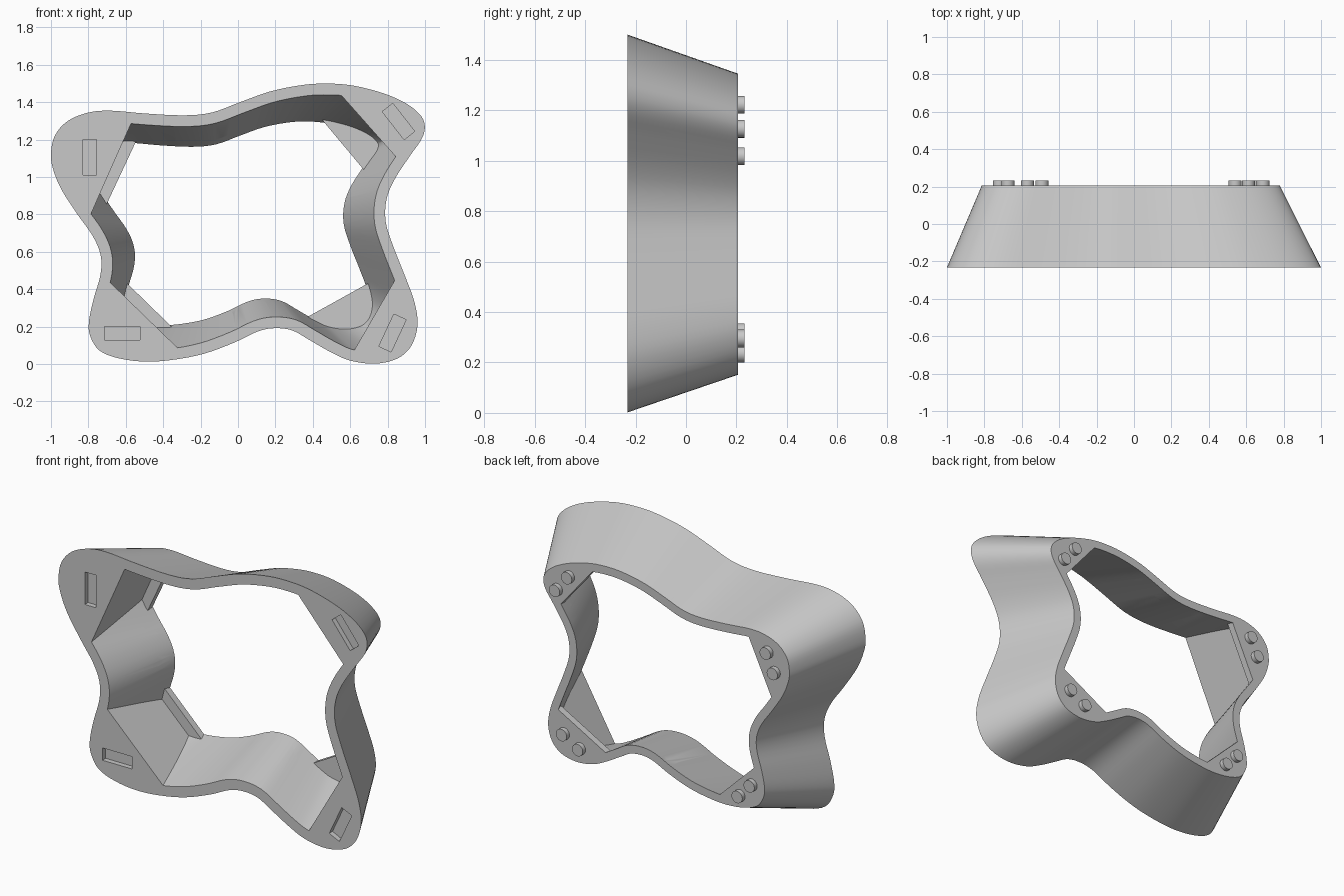
import bpy, bmesh, math
from mathutils import Vector, Matrix

if "Cube" in bpy.data.objects:
    bpy.data.objects.remove(bpy.data.objects["Cube"])

FRONT, BACK, PEG_END = -0.232, 0.206, 0.232
BACK_SCALE = 0.797                      # the frame tapers toward the back
PIVOT = Vector((-0.083, 0.737))
WALL = 0.06
LIP_FRONT = 0.166
POCKET_DEPTH = 0.03

# Wavy front outline, clockwise, as (x, z)
OUTLINE = [(-1, 1.12), (-.98, 1.22), (-.91, 1.3), (-.8, 1.345), (-.68, 1.355), (-.5, 1.34),
           (-.29, 1.33), (-.14, 1.345), (.01, 1.4), (.17, 1.457), (.33, 1.49), (.46, 1.5),
           (.61, 1.49), (.78, 1.447), (.905, 1.39), (.98, 1.325), (.999, 1.265), (.98, 1.2),
           (.917, 1.11), (.837, .987), (.794, .88), (.79, .76), (.83, .63), (.896, .463),
           (.944, .33), (.96, .21), (.928, .1), (.853, .03), (.73, .002), (.596, .02),
           (.49, .067), (.38, .13), (.29, .18), (.195, .192), (.104, .174), (-.02, .115),
           (-.18, .056), (-.34, .024), (-.49, .013), (-.634, .03), (-.74, .072), (-.79, .15),
           (-.797, .227), (-.773, .345), (-.735, .48), (-.735, .585), (-.778, .687),
           (-.858, .8), (-.944, .933), (-.988, 1.04)]

# Per corner: post chord, lip chord, pocket (centre x, z, angle), two pegs
CORNERS = [
    (((-.57, 1.29), (-.783, .81)), ((-.548, 1.185), (-.698, .864)),
     (-.793, 1.106, 90), ((-.674, 1.125), (-.72, 1.018))),
    (((.553, 1.436), (.848, 1.104)), ((.457, 1.297), (.676, 1.035)),
     (.858, 1.297, -52), ((.612, 1.222), (.69, 1.127))),
    (((.837, .446), (.62, .072)), ((.692, .43), (.366, .249)),
     (.826, .166, 65), ((.645, .295), (.541, .235))),
    (((-.687, .44), (-.324, .088)), ((-.575, .414), (-.35, .195)),
     (-.62, .166, 0), ((-.57, .32), (-.492, .237))),
]


def smooth_loop(points, steps=4):
    """Closed Catmull-Rom curve through the points."""
    pts = [Vector(p) for p in points]
    n, out = len(pts), []
    for i in range(n):
        a, b, c, d = (pts[(i + k) % n] for k in (-1, 0, 1, 2))
        for s in range(steps):
            t = s / steps
            out.append((2 * b + (c - a) * t + (2 * a - 5 * b + 4 * c - d) * t**2
                        + (3 * b - a - 3 * c + d) * t**3) / 2)
    return out


def inset(loop, dist):
    out = []
    for i, p in enumerate(loop):
        t = (loop[(i + 1) % len(loop)] - loop[i - 1]).normalized()
        out.append(p + Vector((t.y, -t.x)) * dist)
    return out


def tapered(loop, y0, y1):
    """Solid between two depths that follows the taper of the frame."""
    bm = bmesh.new()
    rings = []
    for y in (y0, y1):
        s = 1 + (BACK_SCALE - 1) * (y - FRONT) / (BACK - FRONT)
        ring = [PIVOT + (p - PIVOT) * s for p in loop]
        rings.append([bm.verts.new((p.x, y, p.y)) for p in ring])
    a, b = rings
    for i in range(len(a)):
        j = (i + 1) % len(a)
        bm.faces.new((a[i], a[j], b[j], b[i]))
    bm.faces.new(a[::-1])
    bm.faces.new(b)
    return bm


def clip_corner(bm, chord):
    """Slice off the part of the solid beyond a corner chord."""
    p, q = (Vector((c[0], 0, c[1])) for c in chord)
    n = (q - p).cross(Vector((0, 1, 0))).normalized()
    if n.dot(p - Vector((0, 0, .75))) < 0:
        n = -n
    bmesh.ops.bisect_plane(bm, geom=bm.verts[:] + bm.edges[:] + bm.faces[:],
                           plane_co=p, plane_no=n, clear_outer=True)
    rim = [e for e in bm.edges if e.is_boundary]
    bmesh.ops.holes_fill(bm, edges=rim, sides=0)


def make_object(name, bm):
    bmesh.ops.recalc_face_normals(bm, faces=bm.faces)
    mesh = bpy.data.meshes.new(name)
    bm.to_mesh(mesh)
    bm.free()
    mesh.materials.append(grey)
    obj = bpy.data.objects.new(name, mesh)
    bpy.context.collection.objects.link(obj)
    return obj


def activate(obj):
    bpy.ops.object.select_all(action='DESELECT')
    obj.select_set(True)
    bpy.context.view_layer.objects.active = obj


def carve(target, cutter):
    cutter.hide_render = True
    mod = target.modifiers.new("carve", 'BOOLEAN')
    mod.operation, mod.solver, mod.object = 'DIFFERENCE', 'EXACT', cutter
    activate(target)
    bpy.ops.object.modifier_apply(modifier=mod.name)
    bpy.data.objects.remove(cutter)


grey = bpy.data.materials.new("plain grey")
grey.use_nodes = True
colour = (.58, .58, .58, 1)
grey.diffuse_color = colour
grey.node_tree.nodes["Principled BSDF"].inputs["Base Color"].default_value = colour

# Frame body
outer = smooth_loop(OUTLINE)
inner = inset(outer, WALL)
frame = make_object("wavy_frame", tapered(outer, FRONT, BACK))

# Opening: corner posts in front, wider corner lips at the back
for chord_index, y0, y1 in ((0, FRONT - .05, LIP_FRONT), (1, .1, BACK + .05)):
    void = tapered(inner, y0, y1)
    for corner in CORNERS:
        clip_corner(void, corner[chord_index])
    carve(frame, make_object("opening_cutter", void))

# Front pockets
for _, _, (x, z, angle), _ in CORNERS:
    box = bmesh.new()
    place = (Matrix.Translation((x, FRONT, z)) @ Matrix.Rotation(-math.radians(angle), 4, 'Y')
             @ Matrix.Diagonal((.19, POCKET_DEPTH * 2, .072, 1)))
    bmesh.ops.create_cube(box, size=1, matrix=place)
    carve(frame, make_object("pocket_cutter", box))

activate(frame)
bpy.ops.object.shade_smooth_by_angle(angle=math.radians(30))

# Back pegs
for _, _, _, pegs in CORNERS:
    for x, z in pegs:
        bm = bmesh.new()
        start = BACK - .01
        place = (Matrix.Translation((x, (start + PEG_END) / 2, z))
                 @ Matrix.Rotation(math.pi / 2, 4, 'X'))
        bmesh.ops.create_cone(bm, cap_ends=True, segments=32, radius1=.035, radius2=.035,
                              depth=PEG_END - start, matrix=place)
        peg = make_object("back_peg", bm)
        activate(peg)
        bpy.ops.object.shade_smooth_by_angle(angle=math.radians(30))
